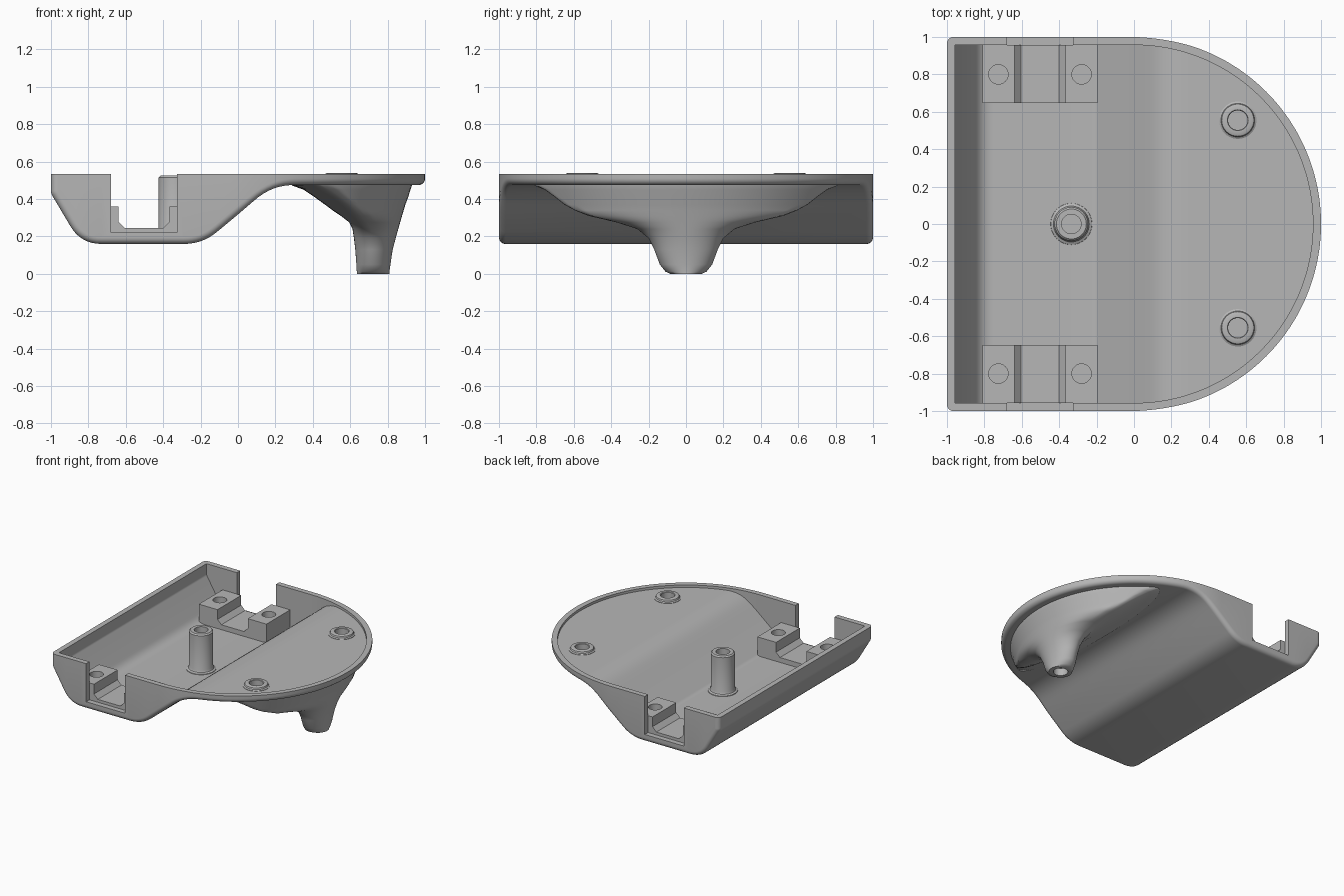
import bpy, bmesh, math
from mathutils import Vector

if "Cube" in bpy.data.objects:
    bpy.data.objects.remove(bpy.data.objects["Cube"])

grey = bpy.data.materials.new("plain_grey")
grey.use_nodes = True
GREY = (0.47, 0.47, 0.47, 1)
grey.diffuse_color = GREY
grey.node_tree.nodes["Principled BSDF"].inputs["Base Color"].default_value = GREY

TOP, FLOOR, PLATE = 0.535, 0.205, 0.515


def finish(name, bm):
    bmesh.ops.remove_doubles(bm, verts=bm.verts, dist=1e-5)
    bmesh.ops.dissolve_degenerate(bm, edges=bm.edges, dist=1e-6)
    bmesh.ops.holes_fill(bm, edges=bm.edges)
    bmesh.ops.recalc_face_normals(bm, faces=bm.faces)
    mesh = bpy.data.meshes.new(name)
    bm.to_mesh(mesh)
    bm.free()
    mesh.materials.append(grey)
    ob = bpy.data.objects.new(name, mesh)
    bpy.context.collection.objects.link(ob)
    return ob


def skin(name, rings, closed=False):
    """Join equal closed rings of points into one solid."""
    bm = bmesh.new()
    loops = [[bm.verts.new(p) for p in ring] for ring in rings]
    n = len(loops[0])
    pairs = list(zip(loops, loops[1:] + loops[:1])) if closed else list(zip(loops, loops[1:]))
    for a, b in pairs:
        for i in range(n):
            j = (i + 1) % n
            bm.faces.new((a[i], a[j], b[j], b[i]))
    return finish(name, bm)


def cut(ob, cutters):
    bpy.context.view_layer.objects.active = ob
    for c in cutters:
        c.hide_render = True
        mod = ob.modifiers.new("cut", "BOOLEAN")
        mod.operation, mod.solver, mod.object = "DIFFERENCE", "EXACT", c
        bpy.ops.object.modifier_apply(modifier=mod.name)
    for c in cutters:
        bpy.data.objects.remove(c)


def smooth(ob, angle=35):
    bpy.ops.object.select_all(action="DESELECT")
    ob.select_set(True)
    bpy.context.view_layer.objects.active = ob
    bpy.ops.object.shade_smooth_by_angle(angle=math.radians(angle))


def lathe(name, profile, x, y, n=40):
    rings = [[(x + r * math.cos(k * math.tau / n), y + r * math.sin(k * math.tau / n), z)
              for k in range(n)] for r, z in profile]
    return skin(name, rings)


def drill(x, y, z0, z1, r=0.052):
    return lathe("drill", [(r, z0), (r, z1)], x, y)


def prism(name, outline, y0, y1):
    return skin(name, [[(x, y, z) for x, z in outline] for y in (y0, y1)])


def rounded(points, lengths, steps=8):
    """Polyline with its inner corners replaced by curves."""
    pts = [Vector(p) for p in points]
    out = [pts[0]]
    for a, b, c, d in zip(pts, pts[1:], pts[2:], lengths):
        p, q = b + (a - b).normalized() * d, b + (c - b).normalized() * d
        for k in range(steps + 1):
            t = k / steps
            out.append(p * (1 - t) ** 2 + b * 2 * t * (1 - t) + q * t * t)
    return out + [pts[-1]]


def tray_solid(name, points, lengths, R, top, r):
    """Solid with a half-round plan, a swept floor profile and rounded lower edges."""
    path = rounded(points, lengths)
    base = [p for p in path if p.x < -1e-4]
    for k in range(57):
        x = R * math.sin(k / 56 * math.pi / 2)
        a, b = next((a, b) for a, b in zip(path, path[1:]) if b.x >= x - 1e-5 and b.x > a.x)
        base.append(a.lerp(b, (x - a.x) / (b.x - a.x)))
    rings = []
    for i, p in enumerate(base):
        tan = (base[min(i + 1, len(base) - 1)] - base[max(i - 1, 0)]).normalized()
        if i == 0:
            tan = Vector((0, -1))
        m = Vector((tan.y, 0, -tan.x))
        w = math.sqrt(max(R * R - max(p.x, 0) ** 2, 0))
        n = Vector((max(p.x, 0) / R, w / R, 0))
        half = []
        for k in range(7):
            a = k / 6 * math.pi / 2
            half.append(Vector((p.x, w, p.y)) - n * r * (1 - math.cos(a)) - m * r * (1 - math.sin(a)))
        half.insert(0, Vector((half[0].x, half[0].y, top)))
        rings.append(half + [Vector((v.x, -v.y, v.z)) for v in reversed(half)])
    return skin(name, rings)


# Tray shell: outer body minus its inside, the two side notches and the screw holes
tray = tray_solid("tray_shell",
                  [(-1, TOP), (-1, 0.43), (-0.84, 0.16), (-0.19, 0.16), (0.19, 0.475), (1, 0.475)],
                  [0.015, 0.11, 0.1, 0.12], 1, TOP, 0.035)
inside = tray_solid("inside",
                    [(-0.957, 0.7), (-0.957, 0.445), (-0.812, FLOOR), (-0.206, FLOOR),
                     (0.17, PLATE), (0.957, PLATE)],
                    [0.01, 0.06, 0.02, 0.1], 0.957, 0.7, 0)
notch = [(-0.68, 0.222), (-0.325, 0.222), (-0.325, 0.7), (-0.68, 0.7)]
cut(tray, [inside, prism("notch", notch, -1.1, -0.9), prism("notch", notch, 0.9, 1.1)]
    + [drill(0.555, s * 0.555, 0.4, 0.7) for s in (-1, 1)])
smooth(tray)

# Channelled mounting blocks beside the notches
block = [(-0.81, 0.19), (-0.195, 0.19), (-0.195, 0.36), (-0.365, 0.36), (-0.365, 0.28),
         (-0.4, 0.245), (-0.605, 0.245), (-0.64, 0.28), (-0.64, 0.36), (-0.81, 0.36)]
for s, side in ((-1, "front"), (1, "back")):
    ob = prism(side + "_mounting_block", block, s * 0.648, s * 0.956)
    cut(ob, [drill(x, s * 0.8, 0.24, 0.5) for x in (-0.725, -0.28)])
    smooth(ob)

# Central hollow post
post = lathe("centre_post", [(0.112, FLOOR - 0.005), (0.11, 0.21), (0.096, 0.217), (0.09, 0.232),
                             (0.09, 0.515), (0.08, 0.525), (0.052, 0.525), (0.052, 0.38)], -0.335, 0)
smooth(post)

# Low screw bosses on the plate
for s, side in ((-1, "front"), (1, "back")):
    boss = lathe(side + "_screw_boss",
                 [(0.1, 0.51), (0.1, 0.518), (0.09, 0.524), (0.086, 0.536), (0.078, 0.54),
                  (0.056, 0.54), (0.052, 0.536), (0.052, 0.51)], 0.555, s * 0.555)
    # open the bottom so the screw hole stays clear
    bm = bmesh.new()
    bm.from_mesh(boss.data)
    bmesh.ops.delete(bm, geom=[f for f in bm.faces if len(f.verts) > 4], context="FACES")
    bm.to_mesh(boss.data)
    bm.free()
    smooth(boss)

# Flared foot: each section is (z, left x, right x, widest x, half width)
sections = [(0.0, 0.635, 0.81, 0.722, 0.085), (0.012, 0.635, 0.81, 0.722, 0.11),
            (0.05, 0.633, 0.815, 0.722, 0.14), (0.13, 0.627, 0.827, 0.722, 0.17),
            (0.19, 0.62, 0.843, 0.72, 0.2), (0.24, 0.612, 0.857, 0.71, 0.26),
            (0.275, 0.595, 0.867, 0.69, 0.37), (0.31, 0.55, 0.877, 0.66, 0.52),
            (0.34, 0.505, 0.886, 0.63, 0.595), (0.37, 0.465, 0.895, 0.6, 0.65),
            (0.41, 0.41, 0.91, 0.55, 0.7), (0.45, 0.35, 0.922, 0.49, 0.755),
            (0.472, 0.29, 0.93, 0.45, 0.81), (0.49, 0.27, 0.932, 0.44, 0.82)]
rings = []
for z, left, right, mid, width in sections:
    ring = []
    for k in range(96):
        a = k * math.tau / 96
        c = math.cos(a)
        p = Vector((mid + c * (right - mid if c > 0 else mid - left), width * math.sin(a), 0))
        if p.length > right:
            p *= right / p.length
        ring.append((p.x, p.y, z))
    rings.append(ring)
foot = skin("flared_foot", rings)
cut(foot, [drill(0.722, 0, -0.1, 0.06, 0.055)])
smooth(foot, 45)
